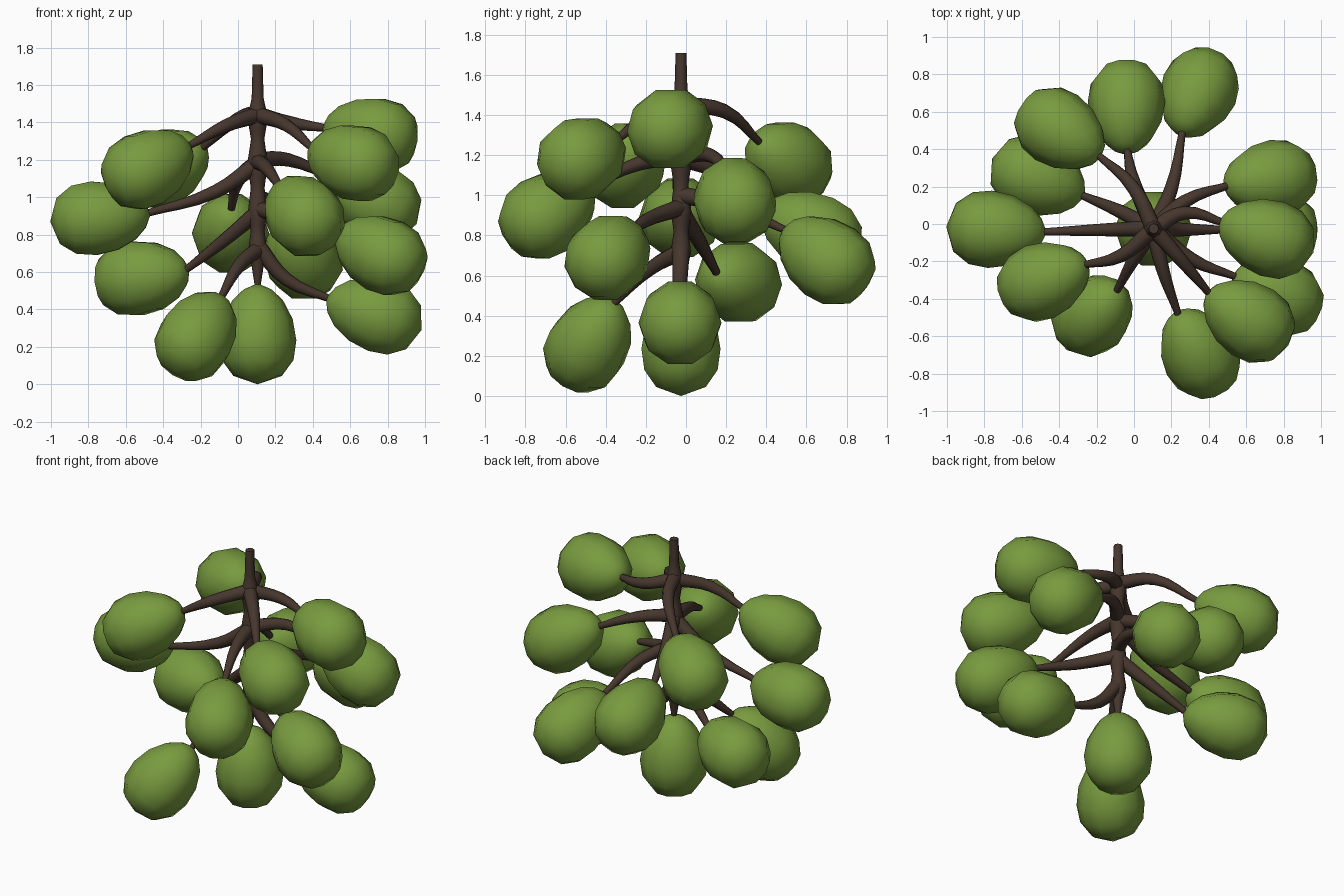
import bpy, bmesh, math
from mathutils import Vector

if "Cube" in bpy.data.objects:
    bpy.data.objects.remove(bpy.data.objects["Cube"])

def material(name, rgb):
    m = bpy.data.materials.new(name)
    m.diffuse_color = (*rgb, 1)
    m.use_nodes = True
    m.node_tree.nodes["Principled BSDF"].inputs["Base Color"].default_value = m.diffuse_color
    return m

GREEN = material("fruit_green", (0.19, 0.33, 0.05))
BROWN = material("stem_brown", (0.062, 0.038, 0.027))
SX, SY = 0.105, -0.025          # stem axis

def tube(name, points):
    """Tapered round tube through (x, y, z, radius) points."""
    cu = bpy.data.curves.new(name, 'CURVE')
    cu.dimensions = '3D'
    cu.bevel_depth = 1.0
    cu.bevel_resolution = 2
    cu.use_fill_caps = True
    cu.resolution_u = 4
    sp = cu.splines.new('BEZIER')
    sp.bezier_points.add(len(points) - 1)
    for bp, (x, y, z, r) in zip(sp.bezier_points, points):
        bp.co = (x, y, z)
        bp.radius = r
        bp.handle_left_type = bp.handle_right_type = 'AUTO'
    ob = bpy.data.objects.new(name, cu)
    bpy.context.collection.objects.link(ob)
    bpy.ops.object.select_all(action='DESELECT')
    ob.select_set(True)
    bpy.context.view_layer.objects.active = ob
    bpy.ops.object.convert(target='MESH')
    ob = bpy.context.object
    ob.data.materials.clear()
    ob.data.materials.append(BROWN)
    bpy.ops.object.shade_smooth_by_angle(angle=math.radians(50))

# Egg profile (radius, height), stem end up
PROFILE = [(0.075, 0.242), (0.135, 0.185), (0.187, 0.085), (0.207, -0.03),
           (0.192, -0.135), (0.13, -0.22)]
SIDES = 10

def fruit_mesh():
    bm = bmesh.new()
    top = bm.verts.new((0, 0, 0.275))
    rings = [[bm.verts.new((r * math.cos(2 * math.pi * i / SIDES),
                            r * math.sin(2 * math.pi * i / SIDES), z))
              for i in range(SIDES)] for r, z in PROFILE]
    low = bm.verts.new((0, 0, -0.265))
    for i in range(SIDES):
        j = (i + 1) % SIDES
        bm.faces.new((top, rings[0][i], rings[0][j]))
        for a, b in zip(rings, rings[1:]):
            bm.faces.new((a[i], b[i], b[j], a[j]))
        bm.faces.new((rings[-1][i], low, rings[-1][j]))
    bmesh.ops.recalc_face_normals(bm, faces=bm.faces)
    for f in bm.faces:
        f.smooth = True
    me = bpy.data.meshes.new("fruit")
    bm.to_mesh(me)
    bm.free()
    me.materials.append(GREEN)
    return me

FRUIT = fruit_mesh()

def fruit(end, centre):
    ob = bpy.data.objects.new("fruit", FRUIT)
    bpy.context.collection.objects.link(ob)
    ob.location = centre
    ob.rotation_euler = (Vector(end) - Vector(centre)).to_track_quat('Z', 'Y').to_euler()

# Main stem, swelling at each whorl of branches
tube("main_stem", [(SX, SY, z, r) for z, r in
     [(1.71, 0.027), (1.53, 0.032), (1.43, 0.055), (1.31, 0.036), (1.18, 0.055),
      (1.05, 0.037), (0.92, 0.052), (0.82, 0.037), (0.72, 0.05), (0.62, 0.03), (0.52, 0.015)]])
fruit((SX, SY, 0.54), (SX, SY, 0.265))

# Branches: start height, bend, tip, fruit centre
BRANCHES = [
    (1.44, (0.27, 0.06, 1.40), (0.47, 0.01, 1.37), (0.71, -0.07, 1.335)),
    (1.44, (0.25, -0.19, 1.39), (0.38, -0.36, 1.26), (0.61, -0.51, 1.19)),
    (1.44, (-0.07, -0.17, 1.38), (-0.25, -0.21, 1.28), (-0.48, -0.30, 1.16)),
    (1.45, (0.00, 0.19, 1.42), (-0.17, 0.355, 1.27), (-0.39, 0.50, 1.165)),
    (1.20, (0.27, 0.12, 1.20), (0.50, 0.21, 1.11), (0.725, 0.24, 0.985)),
    (1.18, (-0.12, -0.03, 1.03), (-0.48, -0.045, 0.91), (-0.74, -0.03, 0.89)),
    (1.19, (0.15, -0.23, 1.16), (0.225, -0.465, 1.05), (0.345, -0.685, 0.91)),
    (1.19, (0.00, 0.22, 1.09), (-0.04, 0.385, 0.93), (-0.04, 0.625, 0.82)),
    (0.94, (0.31, -0.19, 0.88), (0.52, -0.27, 0.82), (0.76, -0.38, 0.70)),
    (1.00, (0.20, 0.19, 0.96), (0.25, 0.48, 0.84), (0.34, 0.695, 0.685)),
    (0.92, (-0.08, 0.07, 0.765), (-0.27, 0.15, 0.60), (-0.515, 0.25, 0.57)),
    (0.74, (0.26, -0.03, 0.56), (0.48, -0.03, 0.46), (0.73, -0.03, 0.375)),
    (0.72, (0.01, -0.17, 0.64), (-0.08, -0.35, 0.48), (-0.215, -0.48, 0.265)),
]
for z, bend, tip, centre in BRANCHES:
    into = Vector(tip).lerp(Vector(centre), 0.12)
    tube("branch", [(SX, SY, z, 0.045), (*bend, 0.036), (*into, 0.018)])
    fruit(tip, centre)
